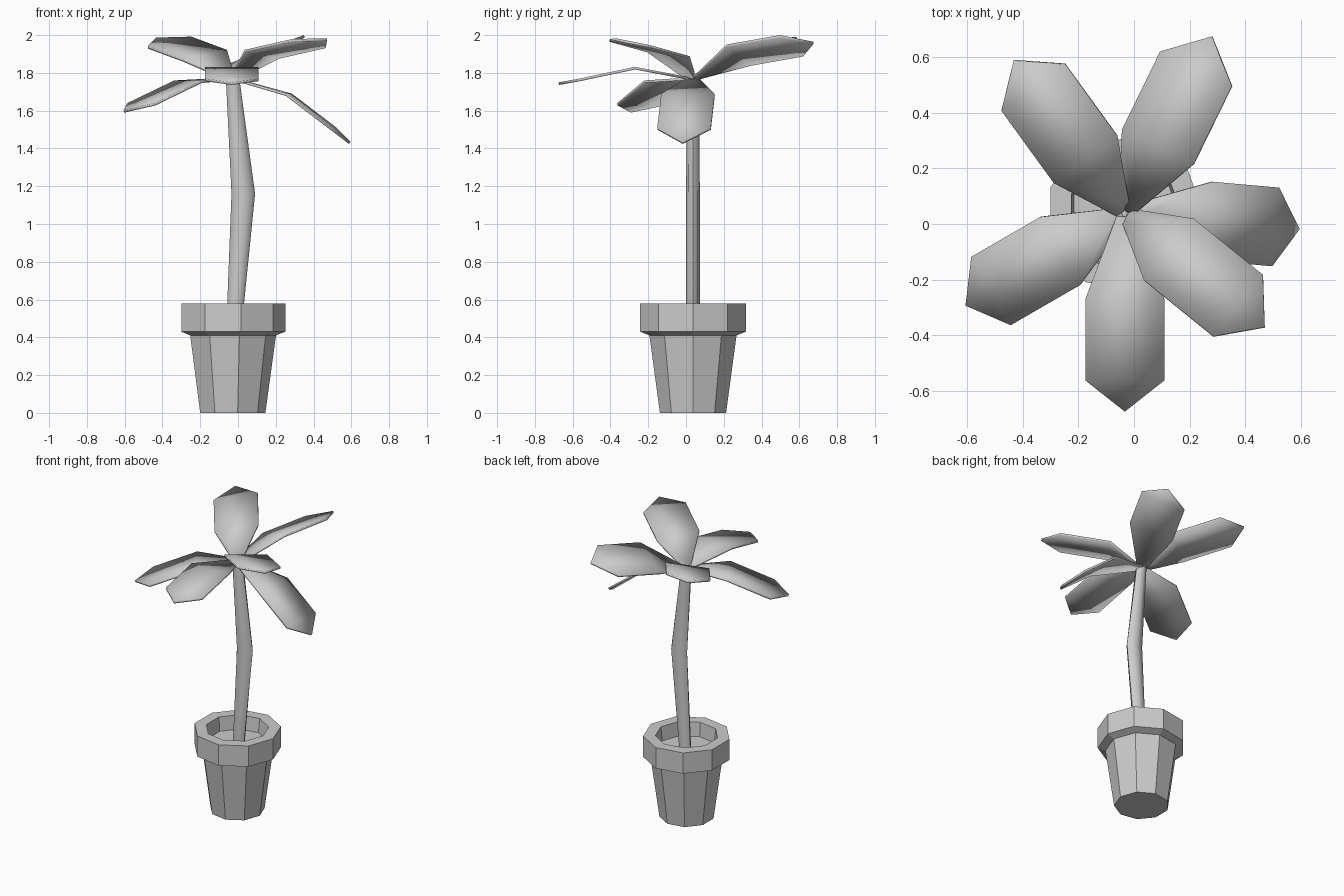
import bpy, bmesh
from math import sin, cos, radians, tau

if "Cube" in bpy.data.objects:
    bpy.data.objects.remove(bpy.data.objects["Cube"])

CX, CY = -0.033, 0.037   # plant axis


def add_mesh(name, verts, faces, smooth=False):
    me = bpy.data.meshes.new(name)
    me.from_pydata(verts, [], faces)
    bm = bmesh.new()
    bm.from_mesh(me)
    bmesh.ops.recalc_face_normals(bm, faces=bm.faces)
    bm.to_mesh(me)
    bm.free()
    ob = bpy.data.objects.new(name, me)
    bpy.context.collection.objects.link(ob)
    if smooth:
        bpy.ops.object.select_all(action='DESELECT')
        bpy.context.view_layer.objects.active = ob
        ob.select_set(True)
        bpy.ops.object.shade_smooth_by_angle(angle=radians(46))
    return ob


def loft(name, rings, n, smooth=False):
    """Stack of capped n-sided rings: (centre x, radius x, radius y, z)."""
    verts = [(cx + rx * cos(tau * i / n), CY + ry * sin(tau * i / n), z)
             for cx, rx, ry, z in rings for i in range(n)]
    faces = [(k * n + i, k * n + (i + 1) % n, (k + 1) * n + (i + 1) % n, (k + 1) * n + i)
             for k in range(len(rings) - 1) for i in range(n)]
    last = (len(rings) - 1) * n
    faces += [tuple(range(n))[::-1], tuple(range(last, last + n))]
    return add_mesh(name, verts, faces, smooth)


# Nine-sided pot with rim and recessed soil level
pot_profile = [(0.178, 0), (0.234, 0.41), (0.284, 0.43), (0.284, 0.578),
               (0.205, 0.578), (0.195, 0.48)]
loft("pot", [(CX, r, r, z) for r, z in pot_profile], 9)

# Bent trunk
loft("trunk", [(-0.02, 0.041, 0.036, 0.47), (0.028, 0.0625, 0.036, 1.16),
               (-0.028, 0.036, 0.034, 1.765)], 8, True)


# Leaves: heading, (reach, height) at middle, shoulder and tip, sideways tilt
def leaf(name, heading, mid, shoulder, tip, tilt):
    a = radians(heading)

    def pt(r, side, z):
        return (CX + r * cos(a) - side * sin(a), CY + r * sin(a) + side * cos(a), z)

    verts = []
    for (r, z), w, t in (((0.01, 1.775), 0.03, 0), (mid, 0.142, tilt), (shoulder, 0.142, tilt)):
        verts += [pt(r, -w, z - t), pt(r, w, z + t)]
    verts.append(pt(tip[0], 0, tip[1]))
    ob = add_mesh(name, verts, [(0, 2, 3, 1), (2, 4, 5, 3), (4, 6, 5)], True)
    mod = ob.modifiers.new("thickness", 'SOLIDIFY')
    mod.thickness = 0.014
    mod.offset = -1
    return ob


leaf("leaf_front", -90, (0.307, 1.832), (0.60, 1.77), (0.712, 1.75), 0)
leaf("leaf_front_right", -39, (0.203, 1.905), (0.524, 1.962), (0.647, 1.983), -0.017)
leaf("leaf_right", -5, (0.307, 1.69), (0.545, 1.51), (0.632, 1.435), 0)
leaf("leaf_back_right", 64, (0.267, 1.90), (0.58, 1.95), (0.709, 1.965), -0.05)
leaf("leaf_back_left", 126, (0.239, 1.897), (0.56, 1.967), (0.68, 1.987), -0.025)
leaf("leaf_left", 210, (0.27, 1.76), (0.556, 1.64), (0.662, 1.603), 0)
